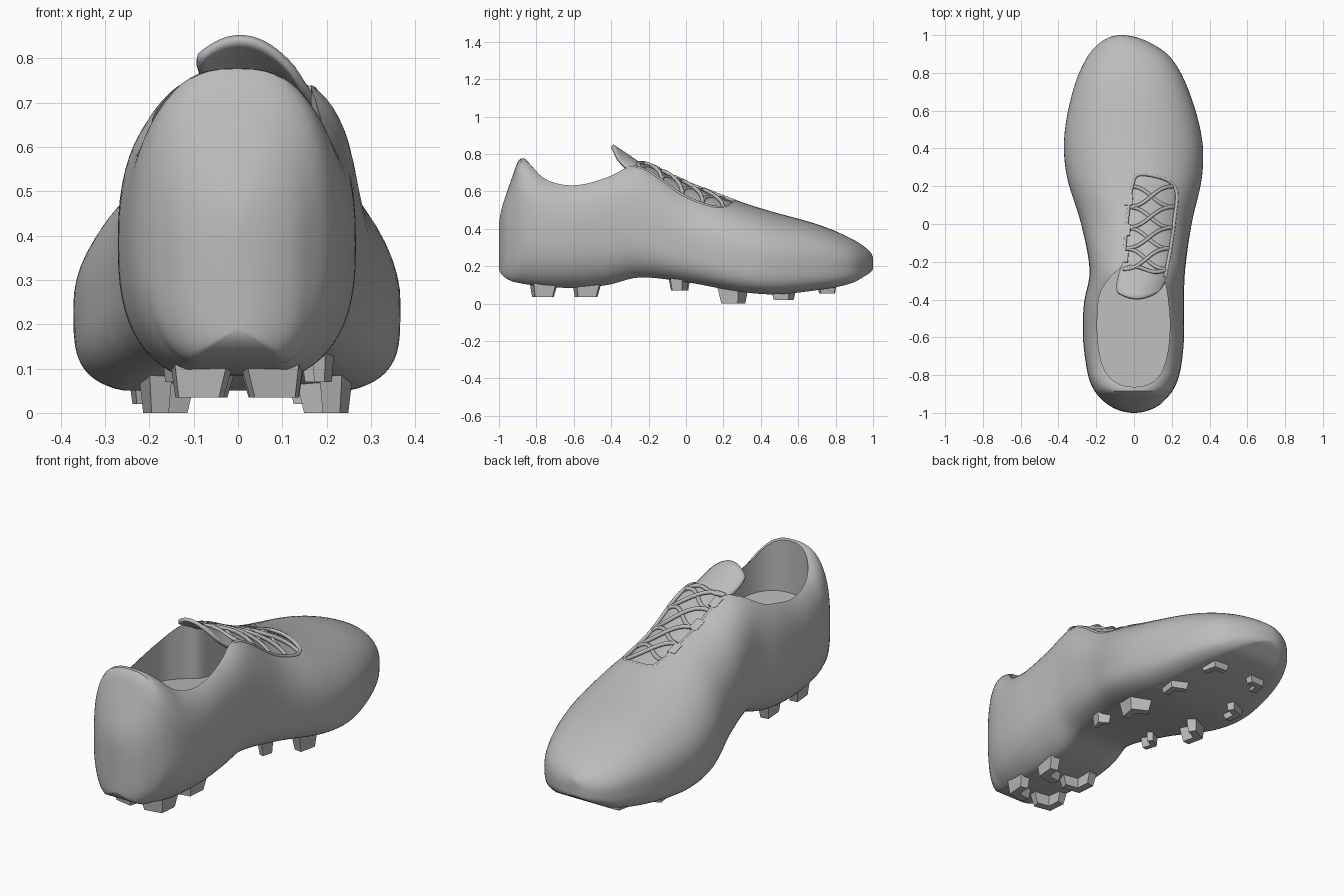
import bpy, bmesh, math
from mathutils import Vector
from mathutils.bvhtree import BVHTree

if "Cube" in bpy.data.objects:
    bpy.data.objects.remove(bpy.data.objects["Cube"])

grey = bpy.data.materials.new("plain grey")
grey.use_nodes = True
grey.diffuse_color = (0.5, 0.5, 0.5, 1)
grey.node_tree.nodes["Principled BSDF"].inputs["Base Color"].default_value = (0.5, 0.5, 0.5, 1)

# Stations along the shoe: y, left x, right x, bottom, widest height, top, fullness
STATIONS = [
    (-1, 0, 0, .19, .32, .4, 2.4),
    (-.965, -.125, .125, .138, .35, .575, 2.5),
    (-.93, -.17, .165, .12, .37, .675, 2.6),
    (-.89, -.205, .2, .11, .38, .772, 2.7),
    (-.83, -.235, .23, .1, .39, .76, 2.7),
    (-.75, -.253, .25, .09, .39, .705, 2.7),
    (-.6, -.27, .265, .085, .38, .685, 2.7),
    (-.42, -.265, .265, .1, .38, .722, 2.9),
    (-.25, -.235, .27, .14, .38, .768, 2.9),
    (0, -.28, .305, .115, .32, .66, 2.1),
    (.25, -.355, .36, .07, .26, .56, 2.1),
    (.45, -.37, .36, .05, .24, .495, 2.1),
    (.7, -.325, .292, .072, .22, .425, 2.2),
    (.88, -.25, .195, .108, .21, .35, 2.2),
    (.96, -.18, .085, .15, .21, .3, 2.1),
    (1, -.07, -.07, .19, .21, .24, 2),
]


def station(y):
    """Smooth interpolation of the stations, eased toward the round ends."""
    key = lambda v: math.acos(max(-1, min(1, -v)))
    a, ks = key(y), [key(r[0]) for r in STATIONS]
    i = max(k for k in range(len(ks) - 1) if ks[k] <= a + 1e-9)
    h = ks[i + 1] - ks[i]
    t = (a - ks[i]) / h

    def slope(j, c):
        lo, hi = max(j - 1, 0), min(j + 1, len(ks) - 1)
        return (STATIONS[hi][c] - STATIONS[lo][c]) / (ks[hi] - ks[lo]) * h
    out = []
    for c in range(1, 7):
        p, q, m, n = STATIONS[i][c], STATIONS[i + 1][c], slope(i, c), slope(i + 1, c)
        out.append(p + t * m + t * t * (3 * (q - p) - 2 * m - n) + t ** 3 * (2 * (p - q) + m + n))
    return out


def section(y, count=64):
    """Rounded cross-section with a flat sole."""
    xl, xr, zb, zm, zt, n = station(y)
    cx, w = (xl + xr) / 2, max((xr - xl) / 2, 0)
    low = min(4, max(2.6, 3.3 + 2.5 * y)) + 14 * max(0, -.88 - y)
    ring = []
    for k in range(count):
        a = 2 * math.pi * k / count
        c, s = math.cos(a), math.sin(a)
        e = 2 / n if s >= 0 else 2 / low
        x, h = cx + w * math.copysign(abs(c) ** e, c), abs(s) ** e
        z = zm + (zt - zm) * h if s >= 0 else max(zb, zm - 1.07 * (zm - zb) * h)
        ring.append((x, y, z))
    return ring


def loft(rings):
    bm = bmesh.new()
    rows = [[bm.verts.new(p) for p in ring] for ring in rings]
    for r, s in zip(rows, rows[1:]):
        for k in range(len(r)):
            j = (k + 1) % len(r)
            bm.faces.new((r[k], r[j], s[j], s[k]))
    bm.faces.new(rows[0])
    bm.faces.new(rows[-1])
    bmesh.ops.remove_doubles(bm, verts=bm.verts, dist=.0004)
    bmesh.ops.recalc_face_normals(bm, faces=bm.faces)
    return bm


def add(name, bm):
    me = bpy.data.meshes.new(name)
    bm.to_mesh(me)
    bm.free()
    ob = bpy.data.objects.new(name, me)
    bpy.context.collection.objects.link(ob)
    me.materials.append(grey)
    return ob


def activate(ob):
    bpy.ops.object.select_all(action='DESELECT')
    ob.select_set(True)
    bpy.context.view_layer.objects.active = ob


def smooth(ob, angle):
    activate(ob)
    bpy.ops.object.shade_smooth_by_angle(angle=math.radians(angle))


def spline(points, steps, closed=False):
    """Catmull-Rom through points."""
    p, n, out = [Vector(q) for q in points], len(points), []
    at = (lambda i: p[i % n]) if closed else (lambda i: p[max(0, min(n - 1, i))])
    for i in range(n if closed else n - 1):
        a, b, c, d = (at(i + k) for k in (-1, 0, 1, 2))
        for s in range(steps):
            t = s / steps
            out.append(b + .5 * t * (c - a + t * (2 * a - 5 * b + 4 * c - d + t * (3 * (b - c) + d - a))))
    return out if closed else out + [p[-1]]


# Upper and sole as one lofted body
N = 90
body_bm = loft([section(-math.cos(math.pi * i / N)) for i in range(N + 1)])
tree = BVHTree.FromBMesh(body_bm)
body = add("shoe_body", body_bm)


def surf(x, y):
    hit = tree.ray_cast(Vector((x, y, 3)), Vector((0, 0, -1)))[0]
    return hit.z if hit else .3


# Foot cavity: collar and throat opening cut down to a sloping insole
throat_right = [(.165, -.28), (.195, -.12), (.215, .03), (.225, .17), (.17, .235)]
throat_left = [(.03, .262), (-.01, .2), (-.035, .03), (-.055, -.2)]
collar = [(-.12, -.275), (-.18, -.37), (-.195, -.52), (-.185, -.67), (-.15, -.785), (-.085, -.845),
          (0, -.862), (.085, -.845), (.145, -.785), (.18, -.67), (.19, -.52), (.178, -.38)]
opening = spline(throat_right + throat_left + collar, 5, True)
cutter = add("opening_cutter", loft([[(p.x, p.y, .445 - .07 * p.y) for p in opening],
                                     [(p.x, p.y, 1.2) for p in opening]]))
mod = body.modifiers.new("cut", 'BOOLEAN')
mod.operation, mod.solver, mod.object = 'DIFFERENCE', 'EXACT', cutter
activate(body)
bpy.ops.object.modifier_apply(modifier=mod.name)
bpy.data.objects.remove(cutter)
smooth(body, 32)

# Tongue: lies under the laces, then flares up to a rounded tip
bm = bmesh.new()
rows = []
for i in range(25):
    v, row = i / 24, []
    for k in range(17):
        u = k / 16
        if v < .65:
            y = .27 - v / .65 * .5
            x = -.065 + .02 * (y + .23) + u * (.26 + .06 * (y + .23))
            z = surf(x, y) - .03
        else:
            s = (v - .65) / .35
            y = -.23 - .165 * s + .03 * s * (2 * u - 1) ** 2
            x = .063 - .045 * s + (2 * u - 1) * (.13 - .025 * s ** 3)
            low = surf(x, -.23) - .03
            z = low + s * (.845 - 5 * (x - .005) ** 2 - low)
        row.append(bm.verts.new((x, y, z)))
    rows.append(row)
for r, s in zip(rows, rows[1:]):
    for k in range(16):
        bm.faces.new((r[k], r[k + 1], s[k + 1], s[k]))
bmesh.ops.recalc_face_normals(bm, faces=bm.faces)
tongue = add("tongue", bm)
mod = tongue.modifiers.new("thickness", 'SOLIDIFY')
mod.thickness, mod.offset = .018, 0
smooth(tongue, 50)


def cord(name, points, radius):
    cu = bpy.data.curves.new(name, 'CURVE')
    cu.dimensions, cu.bevel_depth, cu.bevel_resolution, cu.use_fill_caps = '3D', radius, 2, True
    sp = cu.splines.new('POLY')
    sp.points.add(len(points) - 1)
    for q, p in zip(sp.points, points):
        q.co = (*p, 1)
    sp.use_smooth = True
    cu.materials.append(grey)
    bpy.context.collection.objects.link(bpy.data.objects.new(name, cu))


# Throat edging and crossed laces
edge = spline(throat_right + throat_left, 6)
cord("throat_edging", [(p.x, p.y, surf(p.x, p.y) - .007) for p in edge], .009)
eyelets = [.2, .09, -.02, -.13, -.24]
left = lambda y: -.03 - .08 * (.1 - y)
right = lambda y: .21 - .13 * max(0, .05 - y)


def lace(name, a, b, lift):
    pts = []
    for k in range(11):
        t = k / 10
        x, y = a[0] + t * (b[0] - a[0]), a[1] + t * (b[1] - a[1])
        y += .015 * math.sin(math.pi * 2 * t)
        pts.append((x, y, surf(x, y) - .014 + lift * math.sin(math.pi * t)))
    cord(name, pts, .01)


for i, (y0, y1) in enumerate(zip(eyelets, eyelets[1:])):
    lace(f"lace_under_{i}", (left(y0), y0), (right(y1), y1), -.006)
    lace(f"lace_over_{i}", (right(y0), y0), (left(y1), y1), .006)
lace("lace_top", (left(-.24), -.24), (right(-.24), -.24), .003)

# Eyelet tabs on the left edge of the throat
for i, y0 in enumerate((.13, -.03, -.17)):
    bm = bmesh.new()
    grid = [[bm.verts.new((x, y, surf(x, y) + .003)) for x in (left(y) - .02, left(y) + .02)]
            for y in (y0 - .03, y0, y0 + .03)]
    for r, s in zip(grid, grid[1:]):
        bm.faces.new((r[0], r[1], s[1], s[0]))
    tab = add(f"eyelet_tab_{i}", bm)
    tab.modifiers.new("thickness", 'SOLIDIFY').thickness = .008


def stud(name, x, y, tip, top, facing, size):
    """Tapered chevron blade whose corner points along the facing angle."""
    f = math.radians(facing)
    out, side = Vector((math.cos(f), math.sin(f))), Vector((-math.sin(f), math.cos(f)))
    shape = [(.045, 0), (-.02, .085), (-.06, .06), (-.012, 0), (-.06, -.06), (-.02, -.085)]
    rings = []
    for z, k in ((top, 1), (tip, .72)):
        ring = []
        for a, b in shape:
            p = Vector((x, y)) + (out * a + side * b) * k * size
            ring.append((p.x, p.y, z))
        rings.append(ring)
    add(name, loft(rings))


# Studs in pairs: +x position, -x position, y, tip height, top height, facing of the +x one, sizes
PAIRS = [("heel_back", .1, -.105, -.78, .035, .137, -42, 1.2, 1.2),
         ("heel_front", .1, -.1, -.55, .035, .14, -42, 1.25, 1.25),
         ("arch", .19, -.14, -.03, .07, .17, 20, .7, .8),
         ("ball", .215, -.18, .26, 0, .11, 25, 1.15, 1.15),
         ("forefoot", .185, -.21, .53, .02, .1, 30, 1, 1),
         ("toe", .12, -.15, .77, .055, .13, 50, .95, .95)]
for name, xa, xb, y, tip, top, facing, size_a, size_b in PAIRS:
    stud(name + "_stud_left", xa, y, tip, top, facing, size_a)
    stud(name + "_stud_right", xb, y, tip, top, 180 - facing, size_b)
